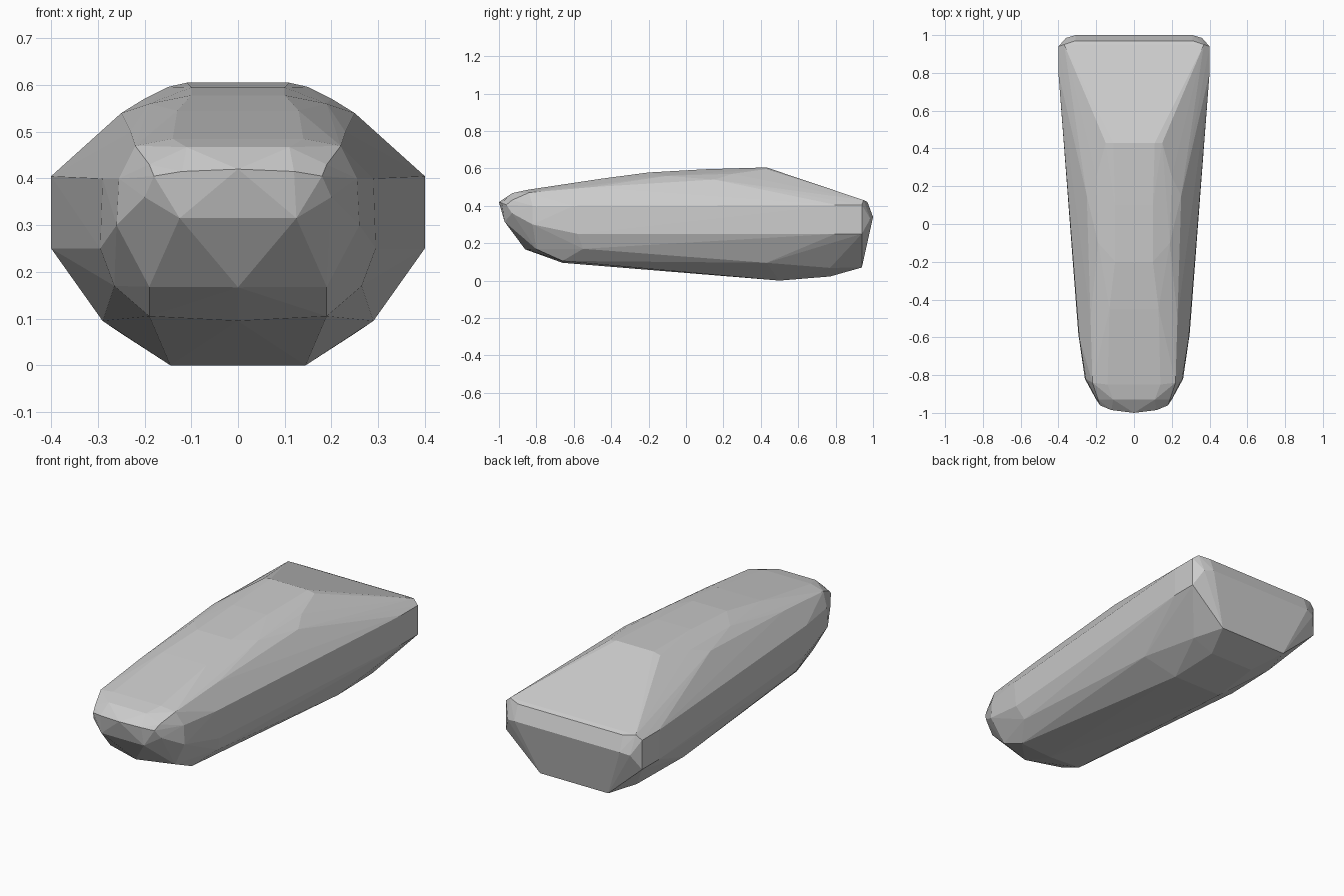
import bpy, bmesh, math

# Half-outline points (x, y, z), grouped by region; mirrored in x
nose = [(0, -1, .42), (.12, -.985, .415), (.18, -.96, .405), (.125, -.97, .315),
        (.20, -.93, .36), (.19, -.93, .43), (.11, -.93, .467), (.22, -.84, .47),
        (.145, -.88, .24), (0, -.86, .167), (.26, -.82, .30), (.255, -.82, .40),
        (.19, -.80, .168), (.14, -.85, .485)]
front_body = [(.295, -.58, .25), (.29, -.6, .40), (.265, -.55, .17), (.19, -.66, .105),
              (0, -.66, .095), (.23, -.5, .50), (.13, -.45, .545)]
roof = [(.10, -.2, .578), (.10, .1, .595), (.11, .43, .605), (.15, .43, .596),
        (.20, .25, .571), (.25, .15, .54), (.19, -.1, .56)]
tail = [(.40, .80, .405), (.40, .94, .405), (.40, .80, .25), (.40, .94, .25),
        (.37, .95, .43), (.31, .97, .42), (.31, 1.0, .34), (.36, .985, .33), (.20, .94, .07)]
belly = [(.145, .5, 0), (.13, .77, .022), (.29, .43, .095), (.25, .77, .068)]

# Faceted hull wrapped around the mirrored points
bm = bmesh.new()
for x, y, z in nose + front_body + roof + tail + belly:
    bm.verts.new((x, y, z))
    if x:
        bm.verts.new((-x, y, z))
result = bmesh.ops.convex_hull(bm, input=bm.verts[:])
loose = [v for v in bm.verts if not v.link_faces]
bmesh.ops.delete(bm, geom=loose, context='VERTS')
bmesh.ops.dissolve_limit(bm, angle_limit=math.radians(1), verts=bm.verts[:], edges=bm.edges[:])
bmesh.ops.recalc_face_normals(bm, faces=bm.faces[:])

mesh = bpy.data.meshes.new("faceted_body")
bm.to_mesh(mesh)
bm.free()
body = bpy.data.objects.new("faceted_body", mesh)
bpy.context.collection.objects.link(body)
